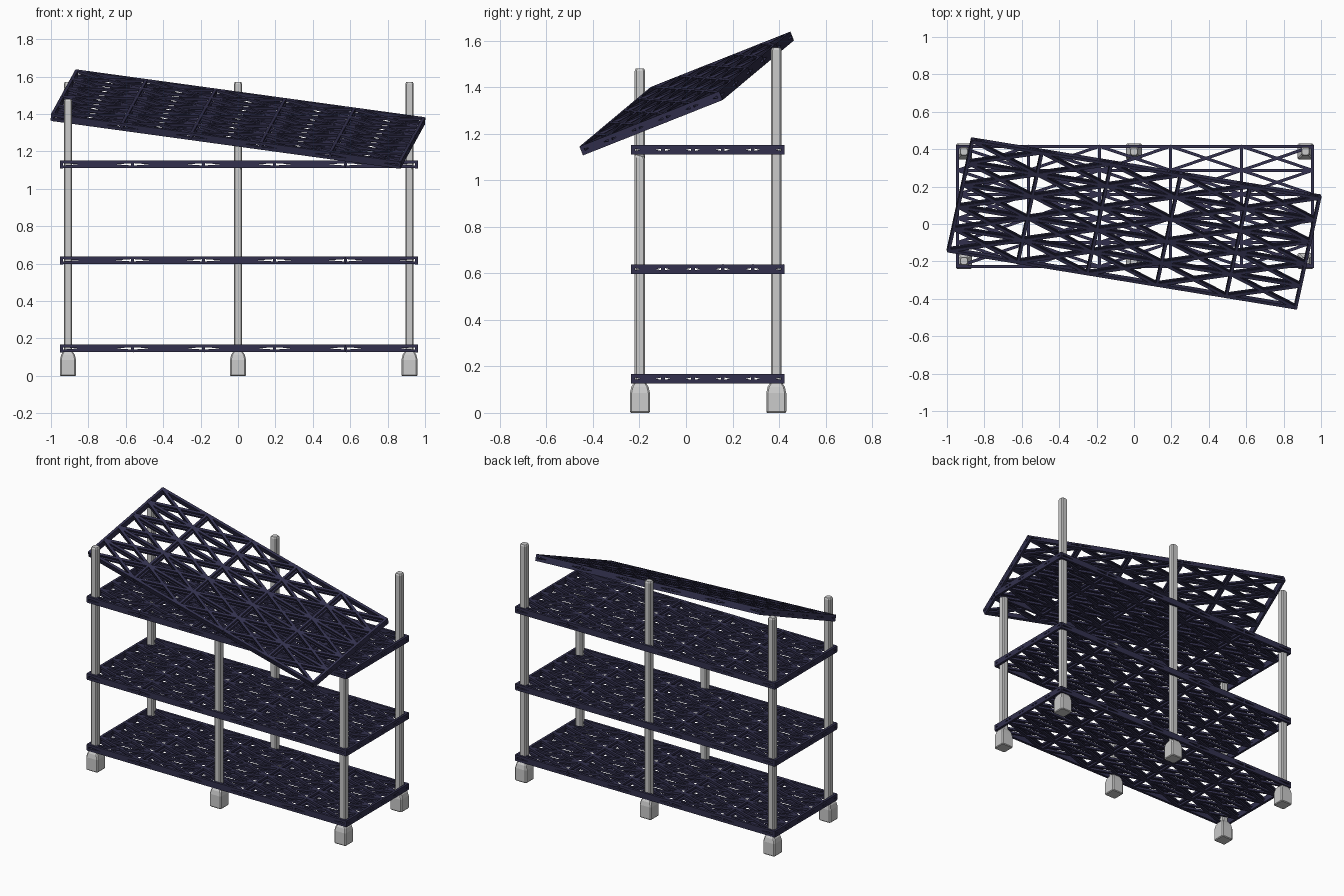
import bpy, bmesh
from mathutils import Vector, Matrix

if "Cube" in bpy.data.objects:
    bpy.data.objects.remove(bpy.data.objects["Cube"])

mat = bpy.data.materials.new("dark_navy")
mat.diffuse_color = (0.032, 0.03, 0.075, 1)
mat.use_nodes = True
mat.node_tree.nodes["Principled BSDF"].inputs["Base Color"].default_value = mat.diffuse_color

LONG, DEEP = 1.913, 0.659     # shelf outline
BAR_W, BAR_H = 0.02, 0.014    # lattice bar section
THICK = 0.041


def finish(bm, name, material=None):
    bmesh.ops.recalc_face_normals(bm, faces=bm.faces)
    me = bpy.data.meshes.new(name)
    bm.to_mesh(me)
    bm.free()
    ob = bpy.data.objects.new(name, me)
    bpy.context.collection.objects.link(ob)
    if material:
        me.materials.append(material)
    return ob


def beam(bm, a, b):
    """Rectangular bar from a to b."""
    d = (b - a).normalized()
    up = Vector((0, 0, 1))
    if abs(d.z) > 0.9:
        up = Vector((0, 1, 0))
    side = d.cross(up).normalized()
    up = side.cross(d)
    h = BAR_H if abs(d.z) < 0.9 else BAR_W * 0.8
    w = BAR_W * 0.8
    rot = Matrix((d, side, up)).transposed().to_4x4()
    size = Matrix.Diagonal(((b - a).length + BAR_H * 0.6, w, h, 1))
    bmesh.ops.create_cube(bm, size=1, matrix=Matrix.Translation((a + b) / 2) @ rot @ size)


def lattice_shelf(name, matrix, n=5):
    """Hollow 5 x 5 truss panel: grid and crossed braces on every face."""
    cage = bmesh.new()
    X, Y, Z = LONG - BAR_W * 0.8, DEEP - BAR_W * 0.8, THICK - BAR_H
    bmesh.ops.create_grid(cage, x_segments=n, y_segments=n, size=0.5)
    for v in cage.verts:
        v.co = (v.co.x * X, v.co.y * Y, -Z / 2)
    ret = bmesh.ops.extrude_face_region(cage, geom=cage.faces[:], use_keep_orig=True)
    for g in ret["geom"]:
        if isinstance(g, bmesh.types.BMVert):
            g.co.z = Z / 2
    bmesh.ops.poke(cage, faces=cage.faces[:])
    bm = bmesh.new()
    for e in cage.edges:
        beam(bm, e.verts[0].co.copy(), e.verts[1].co.copy())
    cage.free()
    finish(bm, name, mat).matrix_world = matrix


def post(name, x, y, top, slant=0.0):
    """Chamfered square post growing out of a block foot."""
    rings = [(0.039, 0.0), (0.043, 0.005), (0.043, 0.085), (0.037, 0.112), (0.0225, 0.135),
             (0.0225, top - 0.01), (0.018, top)]
    bm = bmesh.new()
    loops = []
    for i, (r, z) in enumerate(rings):
        c = r - 0.007
        pts = [(r, -c), (r, c), (c, r), (-c, r), (-r, c), (-r, -c), (-c, -r), (c, -r)]
        k = slant if i >= 5 else 0
        loops.append([bm.verts.new((x + px, y + py, z - k * (px + py))) for px, py in pts])
    for lo, hi in zip(loops, loops[1:]):
        for j in range(8):
            bm.faces.new((lo[j], lo[(j + 1) % 8], hi[(j + 1) % 8], hi[j]))
    bm.faces.new(loops[0])
    bm.faces.new(loops[-1])
    finish(bm, name)


# posts: full height at the back, two broken short at the front
for side, x in (("left", -0.909), ("middle", 0.0), ("right", 0.917)):
    post("back_post_" + side, x, 0.388, 1.57)
    broken = side != "left"
    post("front_post_" + side, x, -0.198, 1.11 if broken else 1.48, 0.3 if broken else 0)

# level shelves
for name, z in (("lower", 0.147), ("middle", 0.618), ("upper", 1.131)):
    lattice_shelf(name + "_shelf", Matrix.Translation((0.006, 0.094, z)))

# collapsed top shelf, tilted and twisted
u = Vector((1.861, -0.305, -0.255)).normalized()
v = Vector((0.13, 0.605, 0.24))
v = (v - u * v.dot(u)).normalized()
tilt = Matrix((u, v, u.cross(v))).transposed().to_4x4()
lattice_shelf("fallen_top_shelf", Matrix.Translation((0, 0.003, 1.373)) @ tilt)
